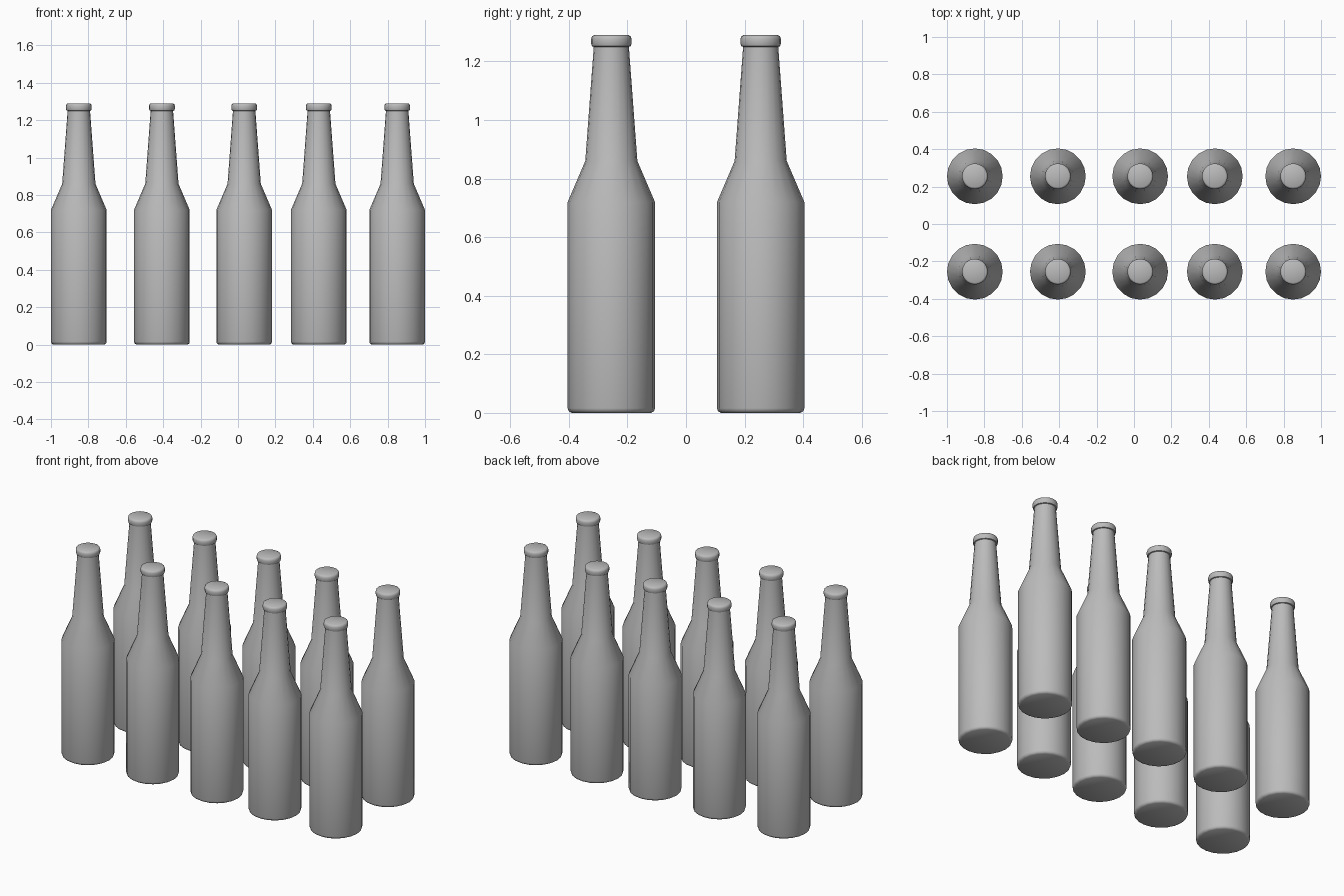
import bpy
import bmesh
import math

cube = bpy.data.objects.get("Cube")
if cube:
    bpy.data.objects.remove(cube, do_unlink=True)

SIDES = 20

grey = bpy.data.materials.new("bottle_grey")
colour = (0.5, 0.5, 0.5, 1.0)
grey.use_nodes = True
grey.diffuse_color = colour
grey.node_tree.nodes["Principled BSDF"].inputs["Base Color"].default_value = colour

# Radius and height from the base up to the cap
PROFILE = [
    (0.136, 0.0), (0.146, 0.006), (0.149, 0.016),    # base bevel
    (0.149, 0.72),                                   # body
    (0.089, 0.86),                                   # shoulder
    (0.06, 1.25),                                    # neck
    (0.066, 1.252), (0.069, 1.261), (0.069, 1.277),  # rounded lip
    (0.066, 1.286), (0.059, 1.29),
]


def bottle_mesh():
    """Lathe the profile and close both ends."""
    bm = bmesh.new()
    rings = []
    for r, z in PROFILE:
        angles = [math.tau * i / SIDES for i in range(SIDES)]
        rings.append([bm.verts.new((r * math.cos(a), r * math.sin(a), z)) for a in angles])
    for low, high in zip(rings, rings[1:]):
        for i in range(SIDES):
            j = (i + 1) % SIDES
            bm.faces.new((low[i], low[j], high[j], high[i]))
    bm.faces.new(rings[0][::-1])
    bm.faces.new(rings[-1])
    mesh = bpy.data.meshes.new("bottle")
    bm.to_mesh(mesh)
    bm.free()
    mesh.materials.append(grey)
    return mesh


# Two rows of five bottles sharing one mesh
mesh = bottle_mesh()
bottles = []
for row, y in (("front", -0.255), ("back", 0.255)):
    for n, x in enumerate((-0.851, -0.407, 0.033, 0.432, 0.851), 1):
        bottle = bpy.data.objects.new(f"{row}_bottle_{n}", mesh)
        bottle.location = (x, y, 0)
        bpy.context.collection.objects.link(bottle)
        bottles.append(bottle)

# Smooth round the sides, keeping hard edges sharp
bpy.ops.object.select_all(action="DESELECT")
bottles[0].select_set(True)
bpy.context.view_layer.objects.active = bottles[0]
bpy.ops.object.shade_smooth_by_angle(angle=math.radians(50))
